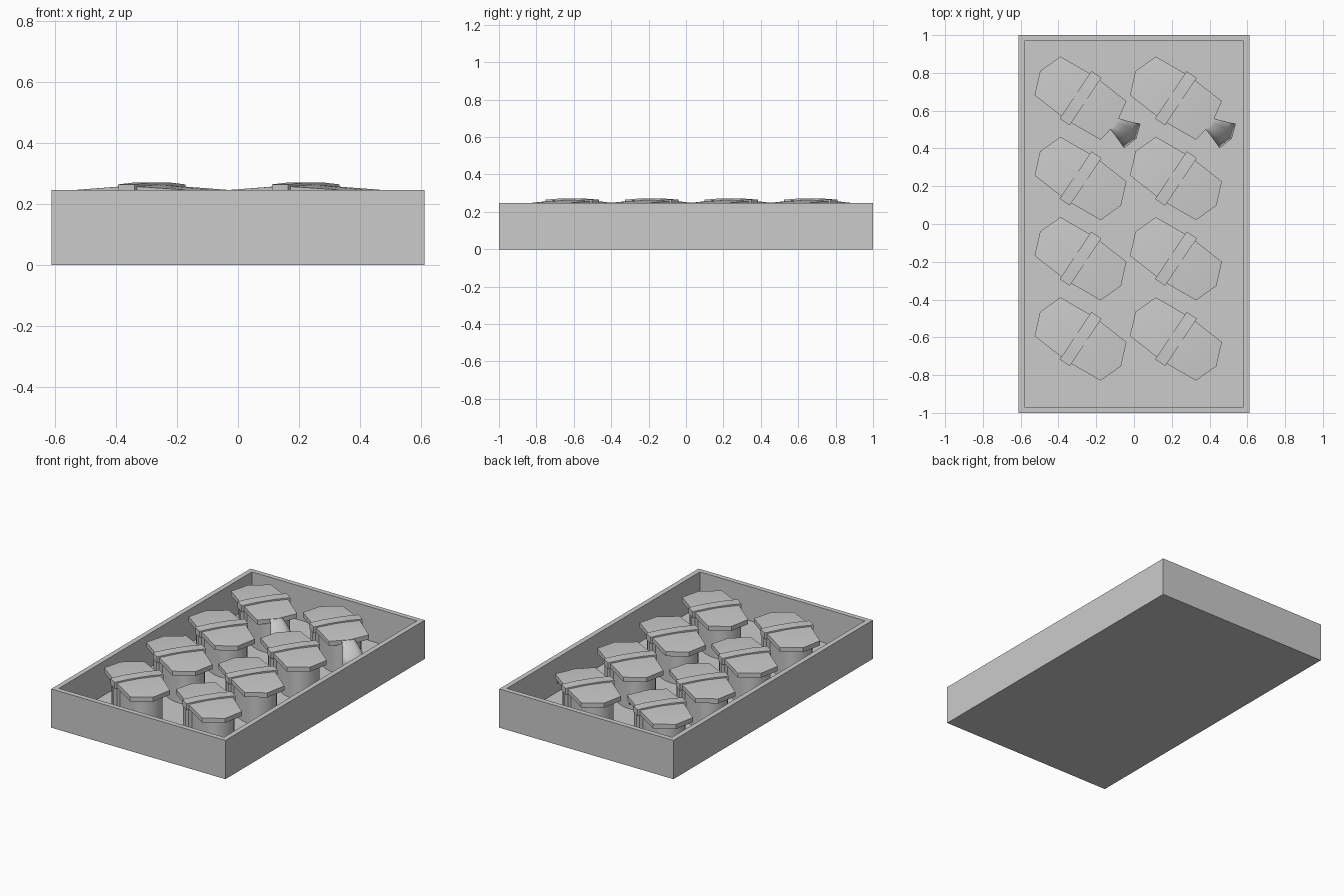
import bpy, bmesh, math
from mathutils import Matrix

old = bpy.data.objects.get("Cube")
if old:
    bpy.data.objects.remove(old, do_unlink=True)

grey = bpy.data.materials.new("plain_grey")
grey.use_nodes = True
colour = (0.6, 0.6, 0.6, 1)
grey.diffuse_color = colour
grey.node_tree.nodes["Principled BSDF"].inputs["Base Color"].default_value = colour

FLOOR = 0.03
TURN = math.radians(-33.8)


def finish(bm, name):
    bmesh.ops.recalc_face_normals(bm, faces=bm.faces)
    mesh = bpy.data.meshes.new(name)
    bm.to_mesh(mesh)
    bm.free()
    mesh.materials.append(grey)
    return mesh


def capped(name, outline, top, bottom):
    """Closed solid over an outline, each cap a fan around the centre."""
    bm = bmesh.new()
    low, high = ([bm.verts.new((u, v, z(u, v))) for u, v in outline] for z in (bottom, top))
    low_mid = bm.verts.new((0, 0, bottom(0, 0)))
    high_mid = bm.verts.new((0, 0, top(0, 0)))
    n = len(outline)
    for i in range(n):
        j = (i + 1) % n
        bm.faces.new((low[i], low[j], high[j], high[i]))
        bm.faces.new((high[i], high[j], high_mid))
        bm.faces.new((low[j], low[i], low_mid))
    return finish(bm, name)


def place(mesh, name, location=(0, 0, 0), turn=0, angle=None):
    ob = bpy.data.objects.new(name, mesh)
    bpy.context.collection.objects.link(ob)
    ob.location = location
    ob.rotation_euler.z = turn
    if angle:
        bpy.ops.object.select_all(action='DESELECT')
        ob.select_set(True)
        bpy.context.view_layer.objects.active = ob
        bpy.ops.object.shade_smooth_by_angle(angle=math.radians(angle))
    return ob


# Open tray: box with an inset, sunken top
bm = bmesh.new()
bmesh.ops.create_cube(bm, size=1, matrix=Matrix.Translation((0, 0, 0.123))
                      @ Matrix.Diagonal((1.224, 2, 0.246, 1)))
rim = max(bm.faces, key=lambda f: f.calc_center_median().z)
bmesh.ops.inset_region(bm, faces=[rim], thickness=0.032, use_even_offset=True)
well = bmesh.ops.extrude_discrete_faces(bm, faces=[rim])["faces"][0]
for vert in well.verts:
    vert.co.z = FLOOR
place(finish(bm, "tray"), "tray")


# Lid: eight-sided slab, gently crowned, sloping down to both tips
def lid_top(u, v):
    return 0.266 - 0.083 * abs(u) - 0.045 * abs(v) * (1 - abs(u) / 0.258)


def lid_mesh(name, tip):
    ring = [(tip, 0), (0.211, 0.122), (0, 0.138), (-0.211, 0.124),
            (-0.258, 0), (-0.211, -0.122), (0, -0.138), (0.211, -0.124)]
    return capped(name, ring, lid_top, lambda u, v: lid_top(u, v) - 0.029)


plain_lid = lid_mesh("lid", 0.258)
spout_lid = lid_mesh("spout_lid", 0.232)

# Body: rounded upright wall below the lid
ring = []
for i in range(28):
    a = math.tau * i / 28
    c, s = math.cos(a), math.sin(a)
    ring.append((0.228 * math.copysign(abs(c) ** 0.75, c),
                 0.116 * math.copysign(abs(s) ** 0.75, s)))
body = capped("body", ring, lambda u, v: lid_top(u, v) - 0.02, lambda u, v: FLOOR)

# Band: crowned strap over the lid with a narrow post down each side
bm = bmesh.new()
section = [(-0.151, 0.225), (-0.151, 0.265), (-0.06, 0.271),
           (0.06, 0.271), (0.151, 0.265), (0.151, 0.225)]
strap = bm.faces.new([bm.verts.new((-0.032, v, z)) for v, z in section])
moved = bmesh.ops.extrude_face_region(bm, geom=[strap], use_keep_orig=True)["geom"]
for vert in moved:
    if isinstance(vert, bmesh.types.BMVert):
        vert.co.x = 0.032
bmesh.ops.create_cube(bm, size=1, matrix=Matrix.Translation((0, 0, 0.13))
                      @ Matrix.Diagonal((0.052, 0.27, 0.2, 1)))
band = finish(bm, "band")

# Spout: flared lip pouring down from the lid tip
profile = [(0.2, 0.242, 0.038), (0.234, 0.239, 0.039), (0.27, 0.214, 0.051),
           (0.305, 0.175, 0.064), (0.335, 0.125, 0.076)]
bm = bmesh.new()
rows = []
for u, z, width in profile:
    along = (u - 0.2) / 0.135
    rows.append([bm.verts.new((u + 0.026 * along * (1 - abs(t)), -0.014 + width * t, z))
                 for t in (-1, -0.5, 0, 0.5, 1)])
for near, far in zip(rows, rows[1:]):
    for k in range(4):
        bm.faces.new((near[k], far[k], far[k + 1], near[k + 1]))
spout = finish(bm, "spout")

# Lay out two columns of four units; the back row has spouts
for col, x in enumerate((-0.283, 0.222)):
    for row in range(4):
        at = (x, -0.609 + 0.425 * row, 0)
        tag = f"{col + 1}_{row + 1}"
        has_spout = row == 3
        place(spout_lid if has_spout else plain_lid, "lid_" + tag, at, TURN, 30)
        place(body, "body_" + tag, at, TURN, 35)
        place(band, "band_" + tag, at, TURN)
        if has_spout:
            lip = place(spout, "spout_" + tag, at, TURN, 60)
            thick = lip.modifiers.new("thickness", 'SOLIDIFY')
            thick.thickness = 0.01
            thick.offset = 0
